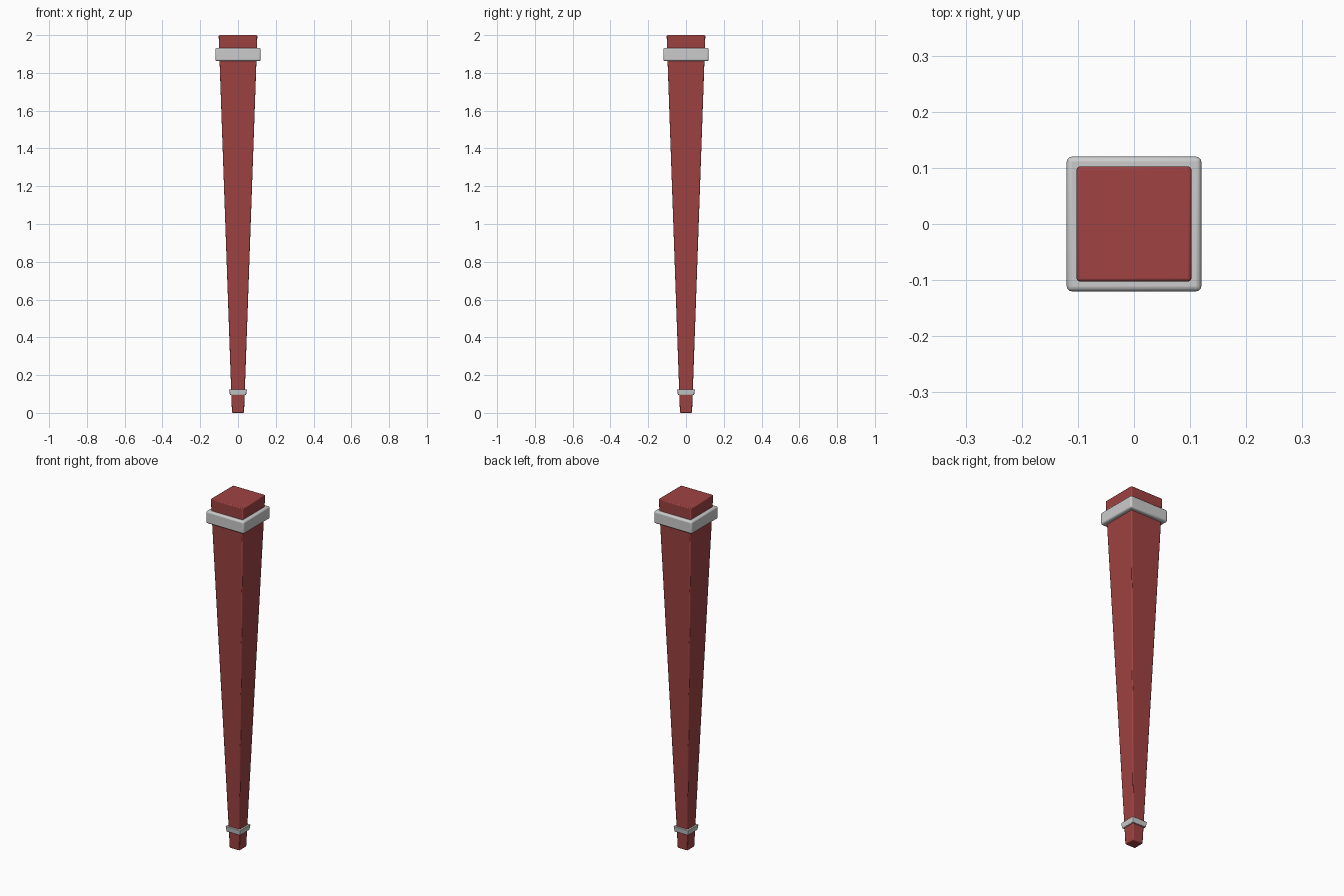
import bpy, bmesh

if "Cube" in bpy.data.objects:
    bpy.data.objects.remove(bpy.data.objects["Cube"])


def material(name, color):
    m = bpy.data.materials.new(name)
    m.diffuse_color = color
    m.use_nodes = True
    m.node_tree.nodes["Principled BSDF"].inputs["Base Color"].default_value = m.diffuse_color
    return m


def tapered_block(name, sections, bevel, segments=3, mat=None):
    """Square block lofted through (z, half width) sections, with rounded edges."""
    bm = bmesh.new()
    rings = [[bm.verts.new((sx * h, sy * h, z))
              for sx, sy in ((-1, -1), (1, -1), (1, 1), (-1, 1))]
             for z, h in sections]
    for a, b in zip(rings, rings[1:]):
        for i in range(4):
            j = (i + 1) % 4
            bm.faces.new((a[i], a[j], b[j], b[i]))
    bm.faces.new(rings[0][::-1])
    bm.faces.new(rings[-1])
    mesh = bpy.data.meshes.new(name)
    bm.to_mesh(mesh)
    bm.free()
    obj = bpy.data.objects.new(name, mesh)
    bpy.context.collection.objects.link(obj)
    mod = obj.modifiers.new("rounded_edges", 'BEVEL')
    mod.width = bevel
    mod.segments = segments
    mod.limit_method = 'ANGLE'
    if mat:
        mesh.materials.append(mat)
    bpy.context.view_layer.objects.active = obj
    obj.select_set(True)
    bpy.ops.object.shade_smooth_by_angle()
    obj.select_set(False)
    return obj


red = material("red_wood", (0.35, 0.055, 0.055, 1))

# Tapered square post
tapered_block("post", [(0, 0.032), (2.0, 0.1025)], 0.005, 2, red)

# Collars around the top and the foot
tapered_block("upper_collar", [(1.863, 0.12), (1.933, 0.12)], 0.009)
tapered_block("lower_collar", [(0.094, 0.043), (0.125, 0.047)], 0.003)
